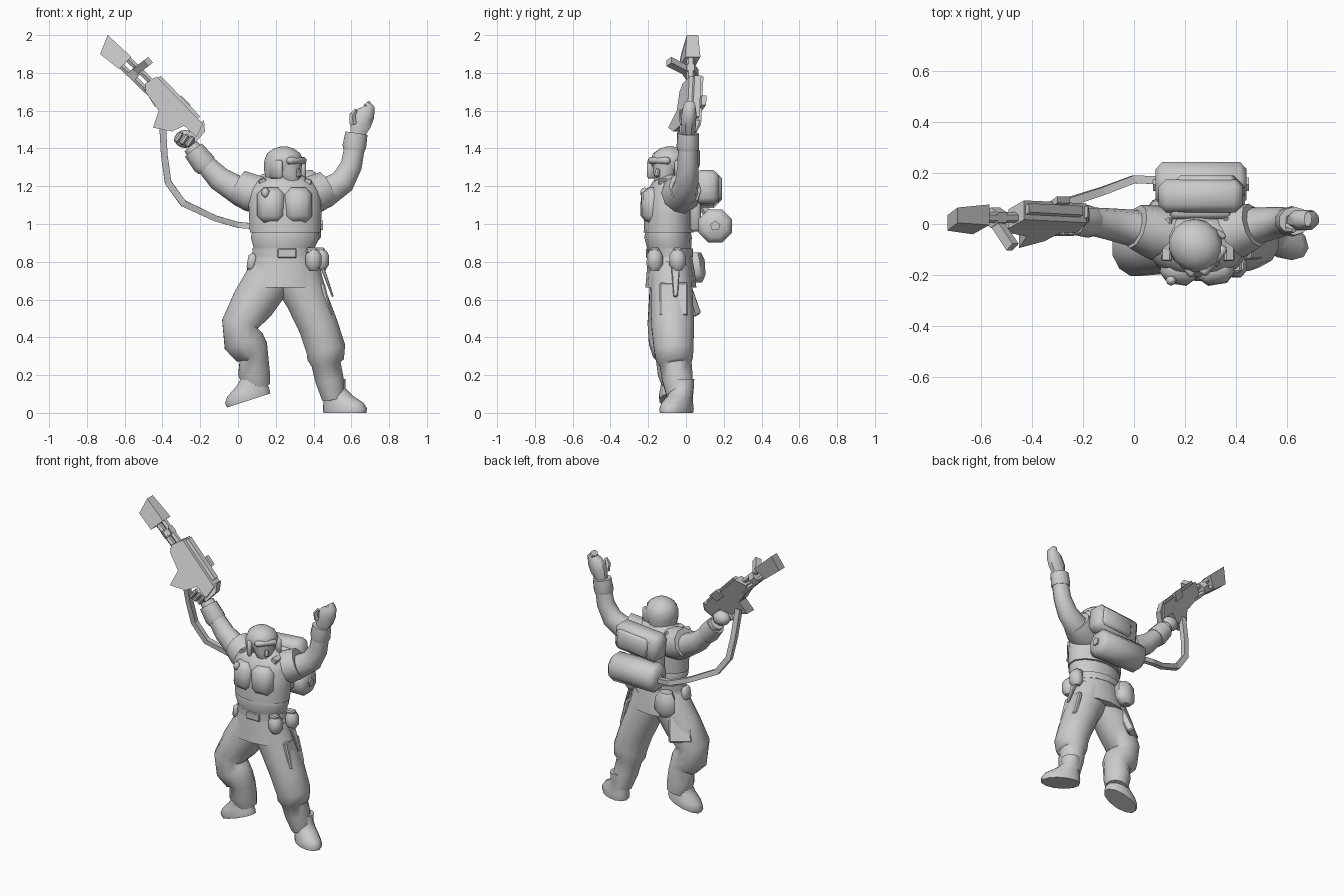
import bpy, bmesh
from math import sin, cos, pi, radians
from mathutils import Vector, Matrix, Euler


def finish(name, bm, M=None, smooth=None):
    if M:
        bmesh.ops.transform(bm, matrix=M, verts=bm.verts)
    bmesh.ops.recalc_face_normals(bm, faces=bm.faces)
    me = bpy.data.meshes.new(name)
    bm.to_mesh(me)
    bm.free()
    ob = bpy.data.objects.new(name, me)
    bpy.context.collection.objects.link(ob)
    if smooth:
        bpy.ops.object.select_all(action='DESELECT')
        ob.select_set(True)
        bpy.context.view_layer.objects.active = ob
        bpy.ops.object.shade_smooth_by_angle(angle=radians(smooth))
    return ob


def tube(name, pts, n=10, flat=False, M=None, smooth=50):
    """Loft of ellipses (x, y, z, ra, rb) along a path; flat keeps rings level."""
    bm, rings = bmesh.new(), []
    P = [Vector(p[:3]) for p in pts]
    for i, p in enumerate(pts):
        T = Vector((0, 0, 1)) if flat else (P[min(i + 1, len(P) - 1)] - P[max(i - 1, 0)]).normalized()
        ref = Vector((0, 1, 0)) if abs(T.y) < .9 else Vector((0, 0, 1))
        B = (ref - T * ref.dot(T)).normalized()
        A = B.cross(T)
        rings.append([bm.verts.new(P[i] + A * p[3] * cos(t) + B * p[4] * sin(t))
                      for t in [2 * pi * (k + .5) / n for k in range(n)]])
    for a, b in zip(rings, rings[1:]):
        for k in range(n):
            bm.faces.new((a[k], a[(k + 1) % n], b[(k + 1) % n], b[k]))
    bm.faces.new(rings[0])
    bm.faces.new(rings[-1])
    return finish(name, bm, M, smooth)


def box(name, loc, size, rot=(0, 0, 0), bevel=0, M=None, taper=1):
    bm = bmesh.new()
    bmesh.ops.create_cube(bm, size=1)
    for v in bm.verts:
        if v.co.z < 0:
            v.co.x *= taper
            v.co.y *= taper
        v.co = Vector(a * b for a, b in zip(v.co, size))
    if bevel:
        bmesh.ops.bevel(bm, geom=bm.edges[:], offset=bevel, segments=1, affect='EDGES')
    L = Matrix.Translation(loc) @ Euler([radians(r) for r in rot]).to_matrix().to_4x4()
    return finish(name, bm, (M @ L) if M else L, 50 if bevel > .01 else None)


def ball(name, loc, size, M=None, u=10, v=7):
    bm = bmesh.new()
    bmesh.ops.create_uvsphere(bm, u_segments=u, v_segments=v, radius=1)
    L = Matrix.Translation(loc) @ Matrix.Diagonal((*size, 1))
    return finish(name, bm, (M @ L) if M else L, 60)


def slab(name, prof, y0, y1, k=-.52):
    """Rifle part: x-z profile extruded in y, leaning forward toward its underside."""
    bm = bmesh.new()
    lean = lambda x, z: k * ((x + .33) * -.665 + (z - 1.62) * -.745)
    a, b = [[bm.verts.new((x, y + lean(x, z), z)) for x, z in prof] for y in (y0, y1)]
    bm.faces.new(a)
    bm.faces.new(b)
    for i in range(len(a)):
        j = (i + 1) % len(a)
        bm.faces.new((a[i], a[j], b[j], b[i]))
    return finish(name, bm)


# Legs and boots
tube("right_leg", [(.19, -.08, .75, .13, .11), (.08, -.085, .58, .12, .115), (.01, -.095, .47, .1, .112),
                   (.03, -.095, .38, .112, .105), (.072, -.085, .325, .097, .095), (.085, -.075, .295, .078, .088),
                   (.085, -.065, .21, .087, .087), (.1, -.055, .14, .072, .07)], 12)
tube("left_leg", [(.3, -.08, .75, .14, .11), (.365, -.075, .6, .115, .115), (.425, -.07, .46, .108, .117),
                  (.465, -.065, .34, .108, .108), (.464, -.06, .285, .1, .102), (.466, -.055, .26, .08, .088),
                  (.483, -.045, .18, .078, .084), (.505, -.03, .08, .063, .07)], 12)
foot = [(.03, 0, 0, .125, .072), (.03, 0, .025, .128, .075), (.02, 0, .055, .115, .068), (-.01, 0, .09, .083, .062),
        (-.035, 0, .13, .062, .06), (-.035, 0, .18, .062, .064)]
for side, loc, tilt, turn in (("left", (.54, -.035, 0), 0, -30), ("right", (.085, -.07, .075), -18, 180)):
    tube(side + "_boot", foot, 12, True, Matrix.Translation(loc) @ Matrix.Rotation(radians(tilt), 4, 'Y')
         @ Matrix.Rotation(radians(turn), 4, 'Z'))
box("left_thigh_pocket", (.465, -.065, .6), (.03, .15, .18), (0, -14, 0), .008)
box("right_thigh_pocket", (.05, -.005, .6), (.05, .14, .18), (0, 24, -52), .008)

# Torso, jacket skirt and belt
tube("jacket_skirt", [(.245, -.08, .665, .218, .135), (.245, -.08, .72, .2, .13), (.245, -.085, .84, .165, .115)], 14, True)
tube("jacket_waist", [(.245, -.085, .8, .162, .11), (.245, -.09, .88, .168, .118), (.25, -.095, .93, .187, .126),
                      (.25, -.095, .965, .178, .118)], 14, True)
tube("belt", [(.245, -.085, .825, .172, .121), (.245, -.085, .87, .174, .122)], 14, True, smooth=30)
box("belt_buckle", (.26, -.206, .845), (.1, .014, .05), bevel=.005)
tube("armour_vest", [(.25, -.092, .955, .192, .132), (.25, -.09, 1.05, .197, .13), (.245, -.085, 1.17, .195, .122),
                     (.245, -.075, 1.22, .165, .105), (.245, -.065, 1.26, .09, .075)], 14, True)
for i, x in enumerate((.176, .318)):
    box("chest_plate_%d" % i, (x, -.18, 1.1), (.145, .11, .185), (-2, 0, (-9, 9)[i]), .035)
    box("shoulder_strap_%d" % i, ((.13, .37)[i], -.06, 1.225), (.04, .17, .03), (0, (-20, 20)[i], 0), .005)
ball("chest_grenade", (.145, -.22, 1.165), (.022, .022, .028), u=8, v=5)

# Head, turned toward the model's left
H = Matrix.Translation((.242, -.085, 1.3)) @ Matrix.Rotation(radians(50), 4, 'Z')
tube("neck", [(.24, -.08, 1.2, .075, .07), (.24, -.08, 1.29, .06, .06)], 10, True)
tube("face", [(0, -.062, -.09, .03, .032), (0, -.05, -.07, .05, .05), (0, -.04, -.03, .065, .062),
              (0, -.035, .03, .075, .068)], 10, True, H)
tube("helmet", [(0, .025, -.055, .088, .07), (0, .015, -.01, .1, .09), (0, 0, .035, .102, .108),
                (0, 0, .075, .085, .092), (0, 0, .1, .05, .055), (0, 0, .11, .015, .02)], 14, True, H, 60)
box("helmet_brim", (0, -.088, .035), (.14, .04, .035), (-12, 0, 0), .011, H)
box("nose", (0, -.1, -.03), (.025, .025, .045), (-20, 0, 0), .005, H)
for s in (-1, 1):
    box("ear_guard_%d" % (s > 0), (s * .088, -.02, -.01), (.03, .1, .1), (0, 0, s * 12), .011, H)

# Arms with cuffs and shoulder guards
tube("right_arm", [(.14, -.05, 1.15, .09, .09), (.02, -.02, 1.165, .08, .075), (-.1, 0, 1.24, .068, .062),
                   (-.17, .01, 1.315, .056, .055), (-.25, .02, 1.41, .045, .045)])
tube("right_cuff", [(-.165, .01, 1.305, .062, .06), (-.18, .01, 1.32, .067, .064), (-.235, .015, 1.39, .06, .058)])
tube("left_arm", [(.34, -.05, 1.13, .09, .09), (.46, -.01, 1.16, .08, .075), (.555, .005, 1.225, .07, .062),
                  (.6, .01, 1.31, .06, .055), (.62, .01, 1.42, .056, .052)])
tube("left_cuff", [(.614, .01, 1.39, .06, .056), (.616, .01, 1.41, .066, .06), (.627, .012, 1.48, .062, .056)])
tube("right_shoulder_guard", [(.16, -.05, 1.145, .1, .1), (.07, -.03, 1.165, .105, .105), (.005, -.01, 1.195, .096, .088)])
tube("left_shoulder_guard", [(.34, -.05, 1.14, .1, .1), (.41, -.025, 1.16, .105, .105), (.47, -.005, 1.19, .096, .088)])

# Hands
ball("right_fist", (-.28, .015, 1.45), (.06, .048, .048))
for i in range(3):
    box("right_finger_%d" % i, (-.315 + i * .03, -.03, 1.46 - i * .012), (.028, .035, .065), (0, 35, 0), .008)
tube("left_hand", [(.63, .012, 1.47, .04, .036), (.65, .014, 1.53, .06, .042), (.675, .016, 1.585, .055, .042),
                   (.695, .018, 1.62, .03, .035), (.68, .02, 1.64, .02, .03)], 8)
tube("left_thumb", [(.61, -.01, 1.53, .022, .022), (.605, -.02, 1.575, .018, .018), (.625, -.025, 1.605, .01, .01)], 6)

# Backpack with bed roll and hip pouch
box("backpack", (.265, .11, 1.185), (.33, .13, .18), (0, -5, 0), .03)
box("backpack_lid", (.285, .16, 1.185), (.23, .06, .13), (0, -5, 0), .015)
box("backpack_frame", (.26, .05, 1.1), (.24, .06, .28), (0, 0, 0), .015)
tube("bed_roll", [(.085, .155, .99, .065, .065), (.11, .155, .99, .095, .095), (.415, .155, .99, .095, .095),
                  (.44, .155, .99, .065, .065)], 8)
tube("roll_core", [(.075, .155, .99, .028, .028), (.45, .155, .99, .028, .028)], 5)
tube("canteen", [(.12, .055, .69, .035, .03), (.12, .055, .73, .075, .05), (.12, .05, .81, .07, .05),
                 (.12, .045, .85, .045, .035)], 7, True)

# Belt pouches and knife
for x, y in ((.4, -.165), (.44, -.045)):
    tube("belt_pouch", [(x, y, .755, .025, .025), (x, y, .785, .045, .048), (x, y, .835, .045, .045),
                        (x, y, .86, .03, .03)], 8, True)
    box("pouch_flap", (x - .01, y, .86), (.06, .05, .03), bevel=.008)
box("knife_sheath", (.475, -.055, .69), (.02, .045, .16), (0, -20, 0), .004, None, .5)
box("right_belt_pouch", (.075, -.1, .8), (.05, .08, .09), (0, 10, 0), .015)

# Rifle
slab("rifle_receiver", [(-.43, 1.78), (-.185, 1.53), (-.22, 1.46), (-.285, 1.52), (-.35, 1.49), (-.45, 1.51),
                        (-.42, 1.6), (-.49, 1.70), (-.49, 1.745)], -.01, .065)
slab("rifle_top_cover", [(-.41, 1.785), (-.2, 1.57), (-.225, 1.545), (-.44, 1.76)], .01, .045)
slab("rifle_side_rib", [(-.5, 1.72), (-.44, 1.62), (-.42, 1.64), (-.47, 1.735)], .0, .055)
slab("rifle_bolt", [(-.3, 1.68), (-.25, 1.63), (-.29, 1.59), (-.34, 1.64)], .05, .075)
slab("rifle_stock_end", [(-.26, 1.49), (-.18, 1.55), (-.175, 1.49), (-.225, 1.43)], .005, .05)
shroud = slab("muzzle_shroud", [(-.69, 2.0), (-.565, 1.885), (-.63, 1.82), (-.73, 1.90)], -.02, .06, -.4)
for v in shroud.data.vertices:  # narrower toward the muzzle
    if v.co.z > 1.89:
        v.co.y = .025 + (v.co.y - .025) * .75
for i, (dx, dz) in enumerate(((.018, .018), (-.018, -.018))):
    tube("barrel_%d" % i, [(-.61 + dx, .025, 1.865 + dz, .018, .022), (-.44 + dx, .025, 1.7 + dz, .018, .022)], 6)
tube("barrel_clamp", [(-.56, .025, 1.82, .045, .04), (-.525, .025, 1.785, .045, .04)], 6)
tube("fore_grip", [(-.565, .045, 1.79, .026, .026), (-.475, -.09, 1.86, .028, .028)], 4, smooth=None)

# Carrying sling from rifle to pack
tube("sling", [(-.4, .0, 1.54, .025, .024), (-.39, .035, 1.36, .025, .024), (-.37, .06, 1.22, .025, .024),
               (-.29, .075, 1.11, .025, .024), (-.12, .13, 1.03, .022, .022), (.0, .175, .995, .022, .022),
               (.12, .17, .985, .022, .022)], 4, smooth=None)
